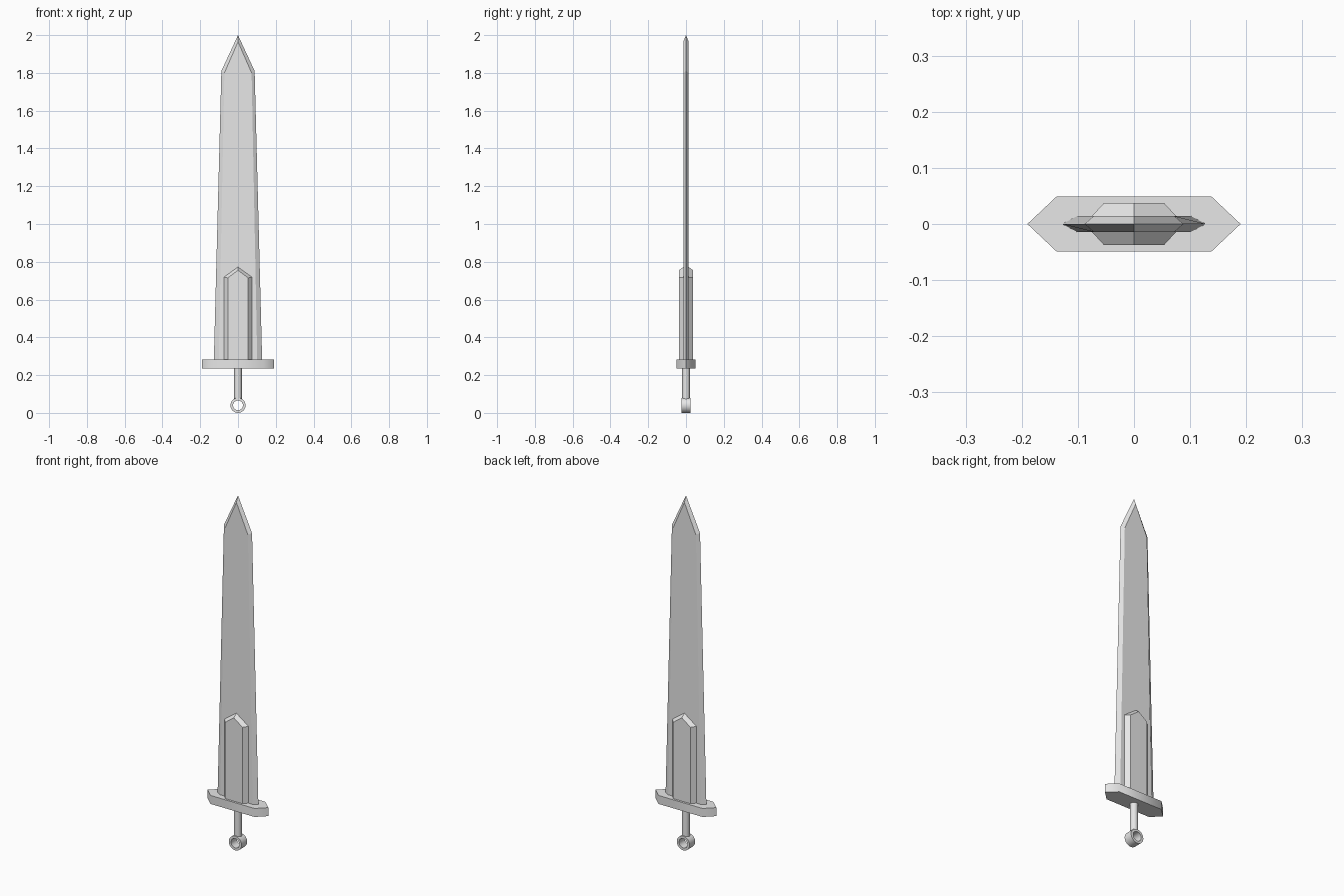
import bpy, bmesh, math

cube = bpy.data.objects.get("Cube")
if cube:
    bpy.data.objects.remove(cube)

steel = bpy.data.materials.new("grey_steel")
steel.use_nodes = True
GREY = (0.8, 0.8, 0.8, 1)
steel.diffuse_color = GREY
steel.node_tree.nodes["Principled BSDF"].inputs["Base Color"].default_value = GREY


def loft(name, rings, smooth=None):
    """Skin a stack of equal-length point rings and cap both ends."""
    bm = bmesh.new()
    loops = [[bm.verts.new(p) for p in ring] for ring in rings]
    n = len(loops[0])
    for a, b in zip(loops, loops[1:]):
        for i in range(n):
            j = (i + 1) % n
            bm.faces.new((a[i], a[j], b[j], b[i]))
    bm.faces.new(loops[0][::-1])
    bm.faces.new(loops[-1])
    bmesh.ops.recalc_face_normals(bm, faces=bm.faces[:])
    mesh = bpy.data.meshes.new(name)
    bm.to_mesh(mesh)
    bm.free()
    obj = bpy.data.objects.new(name, mesh)
    bpy.context.collection.objects.link(obj)
    return finish(obj, smooth)


def finish(obj, smooth):
    obj.data.materials.append(steel)
    if smooth:
        bpy.ops.object.select_all(action='DESELECT')
        obj.select_set(True)
        bpy.context.view_layer.objects.active = obj
        bpy.ops.object.shade_smooth_by_angle(angle=math.radians(smooth))
    return obj


def pointed(y, half_base, half_top, bottom, shoulder, tip):
    """Upright five-sided outline with a pointed top, at depth y."""
    return [(-half_base, y, bottom), (half_base, y, bottom),
            (half_top, y, shoulder), (0, y, tip), (-half_top, y, shoulder)]


# Blade: flat faces bevelled to a thin cutting edge
flat = (0.102, 0.072, 0.27, 1.80, 1.965)
edge = (0.128, 0.088, 0.27, 1.81, 2.0)
loft("blade", [pointed(-0.014, *flat), pointed(0, *edge), pointed(0.014, *flat)])

# Raised block at the foot of the blade
face = (0.054, 0.054, 0.27, 0.715, 0.755)
root = (0.088, 0.088, 0.27, 0.72, 0.783)
loft("blade_block", [pointed(-0.037, *face), pointed(0, *root), pointed(0.037, *face)])

# Guard: long hexagonal bar
outline = [(-0.19, 0), (-0.138, -0.049), (0.138, -0.049),
           (0.19, 0), (0.138, 0.049), (-0.138, 0.049)]
loft("guard", [[(x, y, z) for x, y in outline] for z in (0.235, 0.283)], 50)

# Grip
bpy.ops.mesh.primitive_cylinder_add(vertices=32, radius=0.02, depth=0.175,
                                    location=(0, 0, 0.16))
grip = bpy.context.object
grip.name = "grip"
finish(grip, 40)

# Pommel ring: square-section tube whose hole runs front to back
SEGMENTS = 32
section = [(0.026, -0.025), (0.04, -0.025), (0.04, 0.025), (0.026, 0.025)]
bm = bmesh.new()
loops = []
for i in range(SEGMENTS):
    a = 2 * math.pi * i / SEGMENTS
    loops.append([bm.verts.new((r * math.cos(a), y, 0.04 + r * math.sin(a)))
                  for r, y in section])
for i in range(SEGMENTS):
    a, b = loops[i], loops[(i + 1) % SEGMENTS]
    for k in range(4):
        m = (k + 1) % 4
        bm.faces.new((a[k], a[m], b[m], b[k]))
bmesh.ops.recalc_face_normals(bm, faces=bm.faces[:])
mesh = bpy.data.meshes.new("pommel_ring")
bm.to_mesh(mesh)
bm.free()
ring = bpy.data.objects.new("pommel_ring", mesh)
bpy.context.collection.objects.link(ring)
finish(ring, 40)
